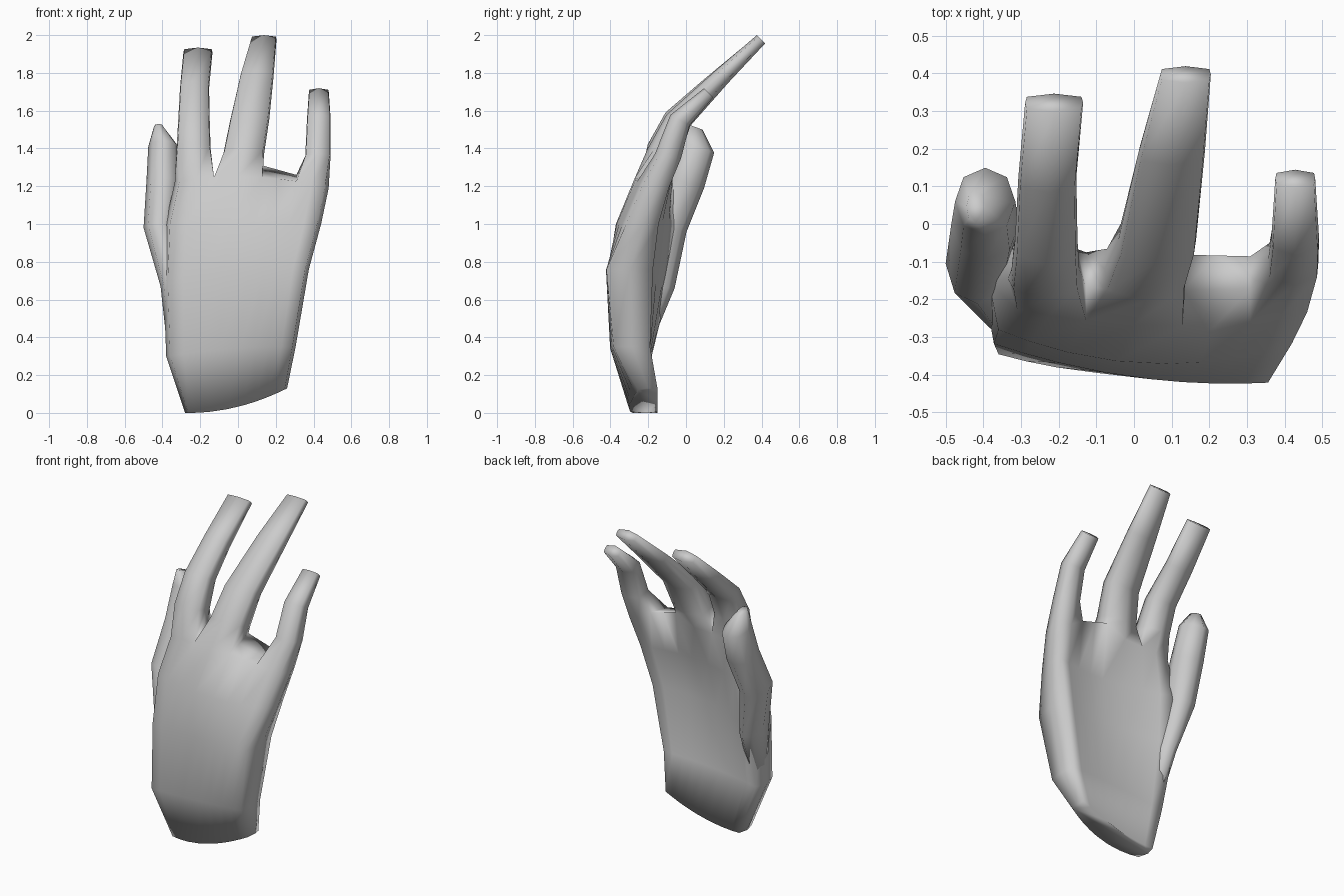
import bpy
import bmesh
from math import sin, cos, radians

cube = bpy.data.objects.get("Cube")
if cube:
    bpy.data.objects.remove(cube, do_unlink=True)

# One plain grey for the whole hand
grey = bpy.data.materials.new("plain grey")
grey.use_nodes = True
colour = (0.6, 0.6, 0.6, 1)
grey.diffuse_color = colour
grey.node_tree.nodes["Principled BSDF"].inputs["Base Color"].default_value = colour

# Column positions across the palm: finger edges and finger middles
COLUMNS = [-.94, -.73, -.49, -.18, .14, .36, .58, .78, .95]


def section(a, b):
    """Eight-point cross-section with its corners at (a, b)."""
    return [(-a, -b), (0, -1), (a, -b), (1, 0), (a, b), (0, 1), (-a, b), (-1, 0)]


FLAT_SIDED = section(.94, .65)
ROUND = section(.72, .72)


def blend(triple, u):
    """Smooth curve through the left, centre and right values."""
    left, centre, right = triple
    return centre + u * (right - left) / 2 + u * u * ((left + right) / 2 - centre)


def finger_ring(bm, shape, x, y, z, half_width, half_depth, lean):
    """Section whose front edge rises as the finger leans back."""
    t = radians(lean)
    return [bm.verts.new((x + a * half_width,
                          y + b * half_depth * cos(t),
                          z - b * half_depth * sin(t))) for a, b in shape]


def bridge(bm, low, high):
    n = len(low)
    for i in range(n):
        j = (i + 1) % n
        bm.faces.new((low[i], low[j], high[j], high[i]))


def grow(bm, shape, base, rings):
    """Loft a finger upward from its base loop and close the tip."""
    for ring in rings:
        loop = finger_ring(bm, shape, *ring)
        bridge(bm, base, loop)
        base = loop
    bm.faces.new(base)


def finish(bm, name):
    bmesh.ops.recalc_face_normals(bm, faces=bm.faces)
    mesh = bpy.data.meshes.new(name)
    bm.to_mesh(mesh)
    bm.free()
    mesh.materials.append(grey)
    mesh.shade_smooth()
    obj = bpy.data.objects.new(name, mesh)
    bpy.context.collection.objects.link(obj)


def palm_ring(bm, left, right, height, front, back):
    def point(u, y):
        return bm.verts.new((left + (right - left) * (u + 1) / 2, y, blend(height, u)))

    def side(u):
        return point(u, (blend(front, u) + blend(back, u)) / 2)

    fronts = [point(u, blend(front, u)) for u in COLUMNS]
    backs = [point(u, blend(back, u)) for u in COLUMNS]
    return fronts, backs, side(-1), side(1)


# Palm: left x, right x, then height, front y and back y at left, centre, right
PALM = [
    (-.28, .26, (0, .03, .13), (-.27, -.30, -.25), (-.15, -.15, -.15)),
    (-.38, .305, (.30, .34, .35), (-.34, -.40, -.38), (-.18, -.19, -.19)),
    (-.395, .375, (.70, .74, .76), (-.31, -.405, -.42), (-.07, -.20, -.17)),
    (-.385, .44, (1, 1, 1), (-.27, -.37, -.31), (-.04, -.17, -.14)),
    (-.335, .48, (1.22, 1.25, 1.19), (-.22, -.27, -.23), (-.07, -.08, -.09)),
]

# Each finger: x, y, z, half width, half depth, lean in degrees
FINGERS = [
    # index finger
    [(-.235, -.12, 1.40, .09, .085, 15), (-.233, -.043, 1.56, .083, .072, 25),
     (-.23, .125, 1.72, .077, .055, 42), (-.212, .322, 1.91, .077, .034, 45)],
    # middle finger
    [(.03, -.12, 1.37, .108, .088, 18), (.062, -.04, 1.55, .103, .07, 25),
     (.1, .19, 1.78, .088, .047, 44), (.137, .397, 1.978, .067, .031, 45)],
    # missing ring finger, closed level with the palm
    [],
    # little finger
    [(.423, -.095, 1.36, .067, .07, 10), (.428, -.032, 1.55, .063, .058, 28),
     (.428, .12, 1.695, .053, .034, 45)],
]

# Hand: palm loft closed at the wrist, with fingers grown from its top edge
bm = bmesh.new()
previous = None
for row in PALM:
    fronts, backs, left, right = palm_ring(bm, *row)
    loop = fronts + [right] + backs[::-1] + [left]
    if previous:
        bridge(bm, previous, loop)
    else:
        bm.faces.new(loop)
    previous = loop

# Raised back lip where the ring finger is missing
for i, lip in ((4, 1.31), (5, 1.285), (6, 1.26)):
    backs[i].co.z = lip

# Webs between neighbouring fingers
webs = [left]
for i in (2, 4, 6):
    webs.append(bm.verts.new((fronts[i].co + backs[i].co) / 2))
webs.append(right)

for k, rings in enumerate(FINGERS):
    a, b, c = 2 * k, 2 * k + 1, 2 * k + 2
    base = [fronts[a], fronts[b], fronts[c], webs[k + 1],
            backs[c], backs[b], backs[a], webs[k]]
    grow(bm, FLAT_SIDED, base, rings)
finish(bm, "hand")

# Thumb: swells out of the side of the palm and folds behind it
THUMB = [
    (-.35, -.18, .67, .06, .12, 5),
    (-.415, -.105, .98, .085, .11, 12),
    (-.395, .0, 1.22, .09, .10, 18),
    (-.395, .06, 1.41, .08, .095, 20),
    (-.42, .045, 1.515, .025, .045, 20),
]
bm = bmesh.new()
root = finger_ring(bm, ROUND, -.335, -.25, .35, .04, .06, 0)
bm.faces.new(root)
grow(bm, ROUND, root, THUMB)
finish(bm, "thumb")
